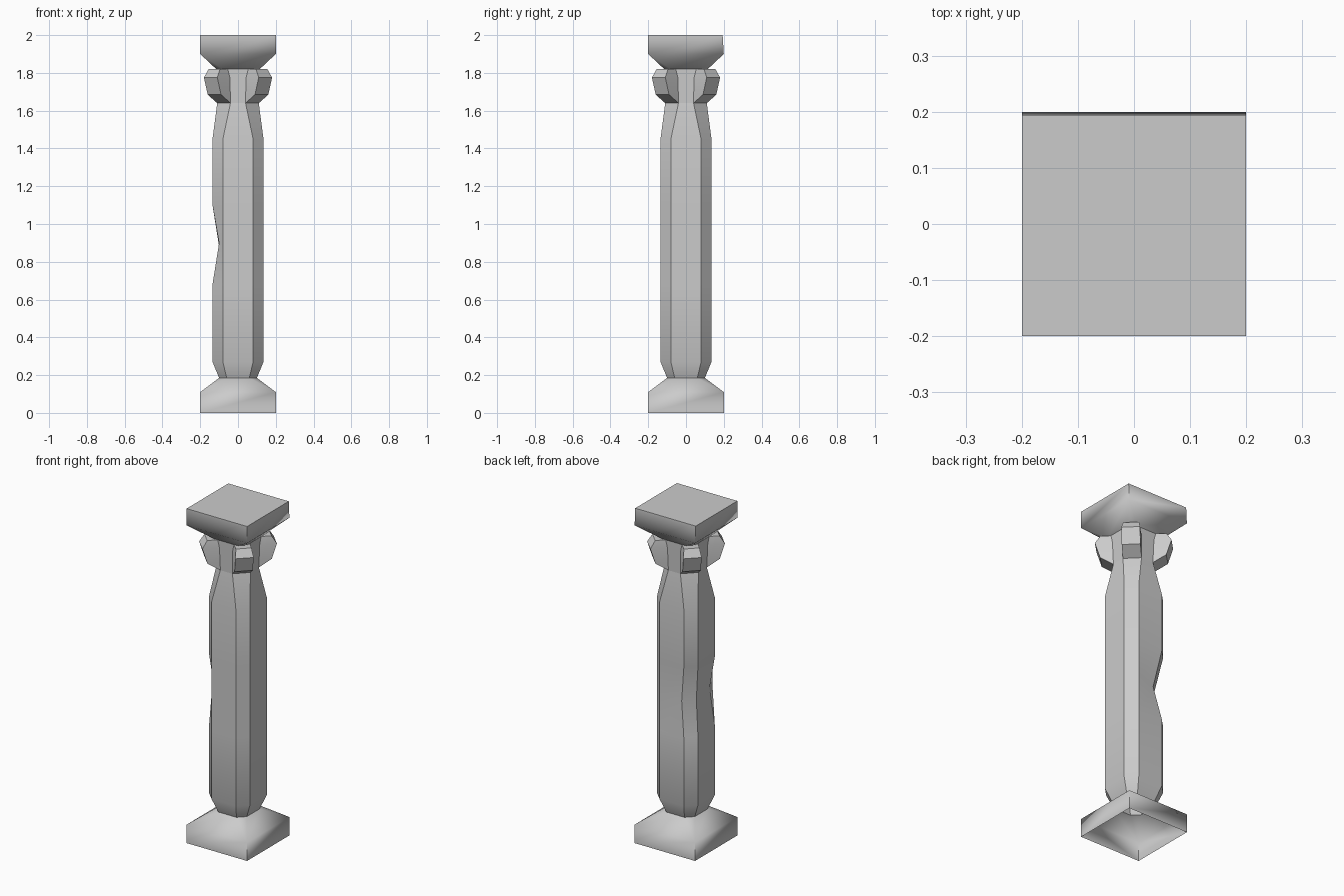
import bpy, bmesh, math

if "Cube" in bpy.data.objects:
    bpy.data.objects.remove(bpy.data.objects["Cube"])


def octagon(a, b, z):
    # chamfered square: half width a, half flat length b (a == b gives a plain square)
    return [(a, -b, z), (a, b, z), (b, a, z), (-b, a, z),
            (-a, b, z), (-a, -b, z), (-b, -a, z), (b, -a, z)]


def loft(name, rings, cap_bottom=False, cap_top=False, angle=30):
    bm = bmesh.new()
    rows = [[bm.verts.new(p) for p in r] for r in rings]
    n = len(rows[0])
    for lo, hi in zip(rows, rows[1:]):
        for i in range(n):
            j = (i + 1) % n
            bm.faces.new((lo[i], lo[j], hi[j], hi[i]))
    if cap_bottom:
        bm.faces.new(rows[0][::-1])
    if cap_top:
        bm.faces.new(rows[-1])
    bmesh.ops.remove_doubles(bm, verts=bm.verts, dist=1e-4)
    me = bpy.data.meshes.new(name)
    bm.to_mesh(me)
    bm.free()
    ob = bpy.data.objects.new(name, me)
    bpy.context.collection.objects.link(ob)
    bpy.ops.object.select_all(action='DESELECT')
    ob.select_set(True)
    bpy.context.view_layer.objects.active = ob
    bpy.ops.object.shade_smooth_by_angle(angle=math.radians(angle))
    return ob


# square plinth, hollow underneath, flaring up into the shaft
loft("base", [octagon(0.2, 0.2, 0), octagon(0.2, 0.2, 0.11),
              octagon(0.1, 0.06, 0.185)], angle=60)

# octagonal shaft with a chipped back-left corner
chip = octagon(0.135, 0.08, 0.9)
chip[3] = (-0.045, 0.105, 0.88)
chip[4] = (-0.1, 0.045, 0.88)
chip[5] = (-0.1, -0.08, 0.9)
loft("shaft", [octagon(0.1, 0.06, 0.185), octagon(0.135, 0.08, 0.27),
               octagon(0.135, 0.08, 0.68), chip, octagon(0.135, 0.08, 1.1),
               octagon(0.135, 0.08, 1.45), octagon(0.11, 0.04, 1.64)])

# neck between shaft and capital
loft("neck", [octagon(0.11, 0.04, 1.64), octagon(0.115, 0.08, 1.82)])

# capital slab, its top edge slightly worn at the back
top = [(x, min(y, 0.194), z) for x, y, z in octagon(0.2, 0.2, 2.0)]
loft("capital", [octagon(0.115, 0.08, 1.82), octagon(0.2, 0.2, 1.9), top],
     cap_top=True, angle=60)

# faceted knobs on the four corners of the neck
for k in range(4):
    t = math.radians(45 + 90 * k)
    c, s = math.cos(t), math.sin(t)
    rings = []
    for d, w, z in [(0.106, 0.05, 1.64), (0.177, 0.05, 1.685),
                    (0.205, 0.05, 1.775), (0.177, 0.043, 1.82)]:
        rings.append([(u * c - v * s, u * s + v * c, z) for u, v in
                      [(0.08, -w), (d, -w), (d, w), (0.08, w)]])
    loft(f"corner_knob_{k + 1}", rings, True, True)
